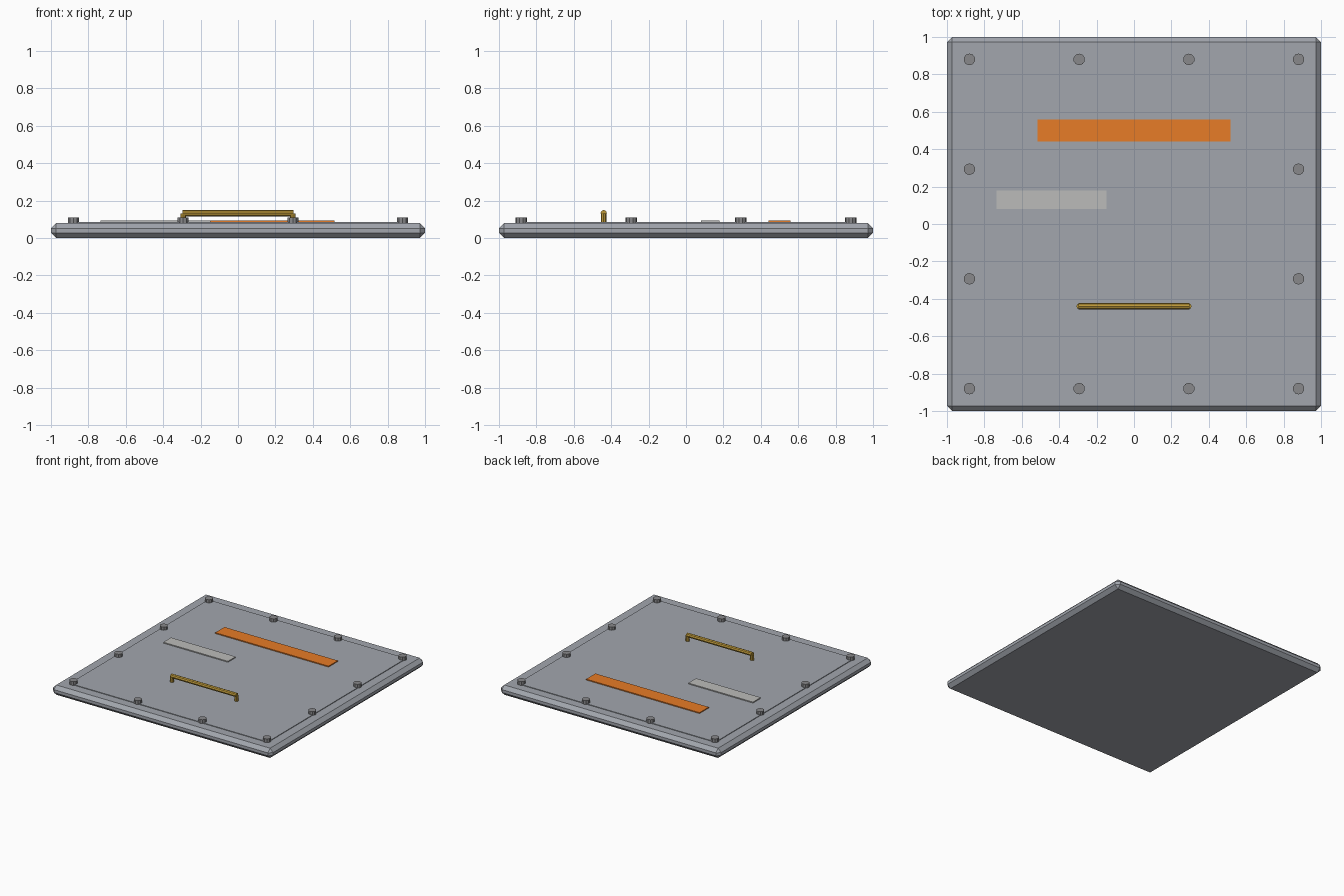
import bpy
import math

if "Cube" in bpy.data.objects:
    bpy.data.objects.remove(bpy.data.objects["Cube"])


def material(name, rgb):
    m = bpy.data.materials.new(name)
    m.diffuse_color = (*rgb, 1)
    m.use_nodes = True
    m.node_tree.nodes["Principled BSDF"].inputs["Base Color"].default_value = m.diffuse_color
    return m


STEEL = material("steel", (0.36, 0.38, 0.42))
BOLT = material("bolt_metal", (0.25, 0.25, 0.26))
BRASS = material("brass", (0.50, 0.31, 0.04))
ORANGE = material("orange_paint", (0.80, 0.20, 0.02))
PALE = material("pale_tag", (0.50, 0.50, 0.49))


def finish(name, mat):
    o = bpy.context.object
    o.name = name
    o.data.materials.append(mat)
    return o


def box(name, x0, x1, y0, y1, z0, z1, mat):
    bpy.ops.mesh.primitive_cube_add(
        size=1, location=((x0 + x1) / 2, (y0 + y1) / 2, (z0 + z1) / 2))
    bpy.context.object.scale = (x1 - x0, y1 - y0, z1 - z0)
    bpy.ops.object.transform_apply(location=False, rotation=False, scale=True)
    return finish(name, mat)


def rod(name, loc, radius, depth, mat, sides=10, rot=(0, 0, 0)):
    bpy.ops.mesh.primitive_cylinder_add(
        vertices=sides, radius=radius, depth=depth, location=loc, rotation=rot)
    return finish(name, mat)


# chamfered hatch slab
slab = box("hatch_slab", -1, 1, -1, 1, 0, 0.08, STEEL)
bevel = slab.modifiers.new("chamfer", 'BEVEL')
bevel.width = 0.028
bevel.segments = 1

# thin raised face panel
box("face_panel", -0.9, 0.9, -0.9, 0.9, 0.075, 0.085, STEEL)

# bolts around the perimeter
steps = [-0.88, -0.293, 0.293, 0.88]
for x in steps:
    for y in steps:
        if abs(x) > 0.8 or abs(y) > 0.8:
            rod("bolt", (x, y, 0.095), 0.031, 0.032, BOLT)

# painted stripe and blank tag
box("warning_stripe", -0.515, 0.515, 0.44, 0.56, 0.082, 0.093, ORANGE)
box("blank_tag", -0.735, -0.147, 0.08, 0.18, 0.082, 0.093, PALE)

# grab handle
rod("handle_bar", (0, -0.44, 0.133), 0.017, 0.595, BRASS, 8, (0, math.pi / 2, 0))
for s in (-1, 1):
    rod("handle_post", (s * 0.293, -0.44, 0.106), 0.015, 0.052, BRASS, 8)
